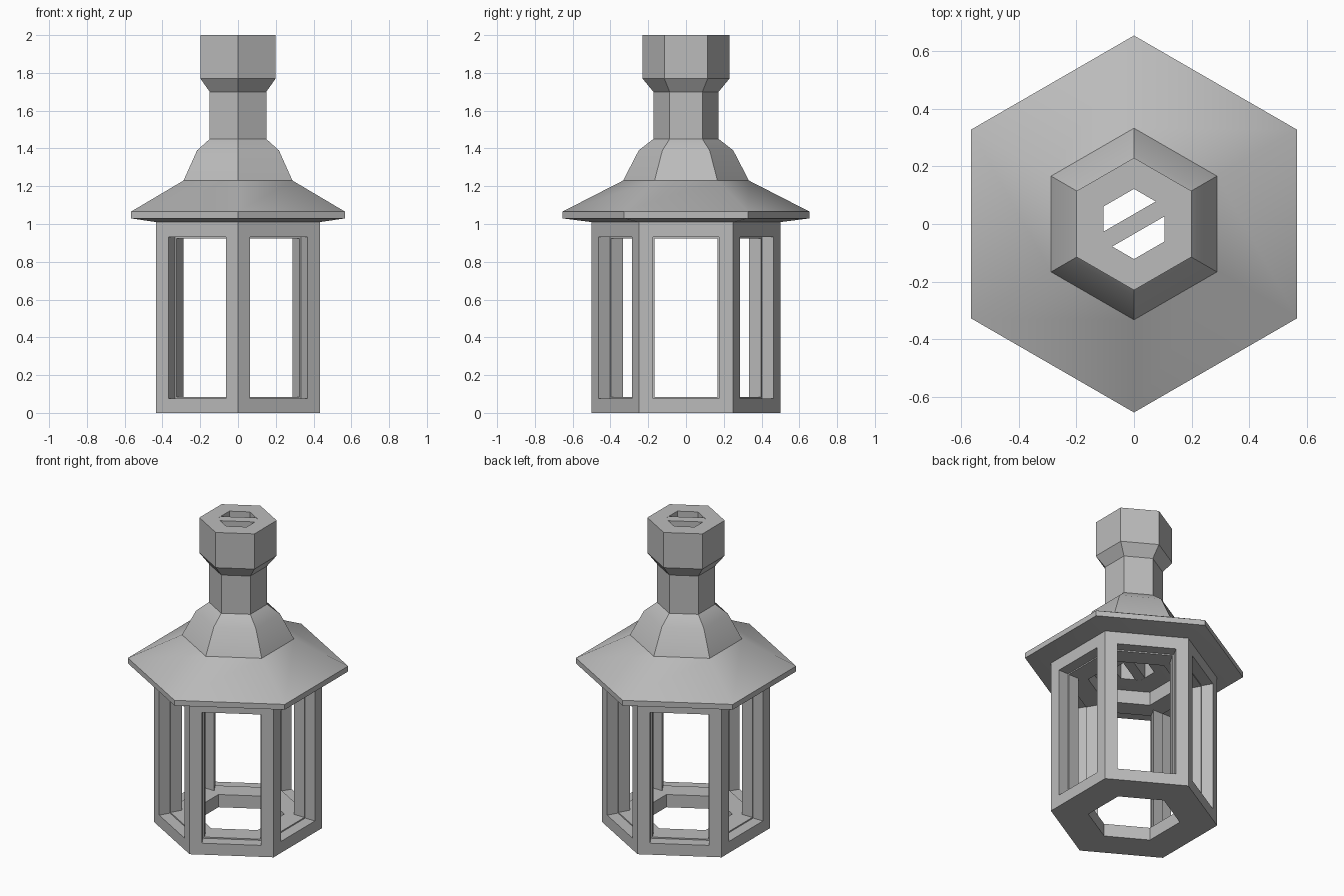
import bpy, bmesh
from math import cos, sin, pi, radians
from mathutils import Matrix, Vector

old = bpy.data.objects.get("Cube")
if old:
    bpy.data.objects.remove(old, do_unlink=True)

grey = bpy.data.materials.new("plain_grey")
grey.use_nodes = True
colour = (0.5, 0.5, 0.5, 1)
grey.diffuse_color = colour
grey.node_tree.nodes["Principled BSDF"].inputs["Base Color"].default_value = colour


def make_object(name, bm):
    bmesh.ops.recalc_face_normals(bm, faces=bm.faces)
    mesh = bpy.data.meshes.new(name)
    bm.to_mesh(mesh)
    bm.free()
    mesh.materials.append(grey)
    obj = bpy.data.objects.new(name, mesh)
    bpy.context.collection.objects.link(obj)
    return obj


def hex_ring(name, profile):
    """Turn a closed (radius, height) profile into a six-sided hollow solid."""
    bm = bmesh.new()
    rings = []
    for k in range(6):
        a = pi / 2 + k * pi / 3
        rings.append([bm.verts.new((r * cos(a), r * sin(a), z)) for r, z in profile])
    n = len(profile)
    for k in range(6):
        here, there = rings[k], rings[(k + 1) % 6]
        for i in range(n):
            j = (i + 1) % n
            bm.faces.new((here[i], there[i], there[j], here[j]))
    return make_object(name, bm)


def box(name, low, high, angle):
    """Axis box between two corners, turned about the vertical."""
    low, high = Vector(low), Vector(high)
    bm = bmesh.new()
    bmesh.ops.create_cube(bm, size=1, matrix=Matrix.Rotation(angle, 4, "Z")
                          @ Matrix.Translation((low + high) / 2)
                          @ Matrix.Diagonal((*(high - low), 1)))
    return make_object(name, bm)


def cut(target, cutter):
    mod = target.modifiers.new("opening", "BOOLEAN")
    mod.operation = "DIFFERENCE"
    mod.solver = "EXACT"
    mod.object = cutter
    bpy.context.view_layer.objects.active = target
    bpy.ops.object.modifier_apply(modifier=mod.name)
    bpy.data.objects.remove(cutter, do_unlink=True)


# Lantern body: thick hexagonal tube with a window in each side
HOLE = 0.275
body = hex_ring("lantern_body", [(0.5, 0), (0.5, 1.01), (HOLE, 1.01), (HOLE, 0)])
for k in range(3):
    # through opening for each opposite pair of sides
    cut(body, box("window_cutter", (-0.6, -0.167, 0.083), (0.6, 0.167, 0.922), k * pi / 3))
for k in range(6):
    # shallow rebate around each window
    cut(body, box("rebate_cutter", (0.363, -0.176, 0.075), (0.6, 0.176, 0.93), k * pi / 3))

# Roof, dome, neck and cap in one profile around a vertical flue
BORE = 0.122
roof = hex_ring("roof_and_chimney", [
    (BORE, 1.01), (0.5, 1.01), (0.655, 1.03), (0.655, 1.065), (0.333, 1.23),
    (0.25, 1.39), (0.173, 1.45), (0.173, 1.70), (0.23, 1.77), (0.23, 2.0), (BORE, 2.0)])

# Divider running up the flue
box("flue_divider", (-BORE, -0.03, 1.011), (BORE, 0.03, 1.999), radians(30))

# The shallow roof blends across its ridges, all else stays crisp
bpy.ops.object.select_all(action="DESELECT")
roof.select_set(True)
bpy.context.view_layer.objects.active = roof
bpy.ops.object.shade_smooth_by_angle(angle=radians(31))
